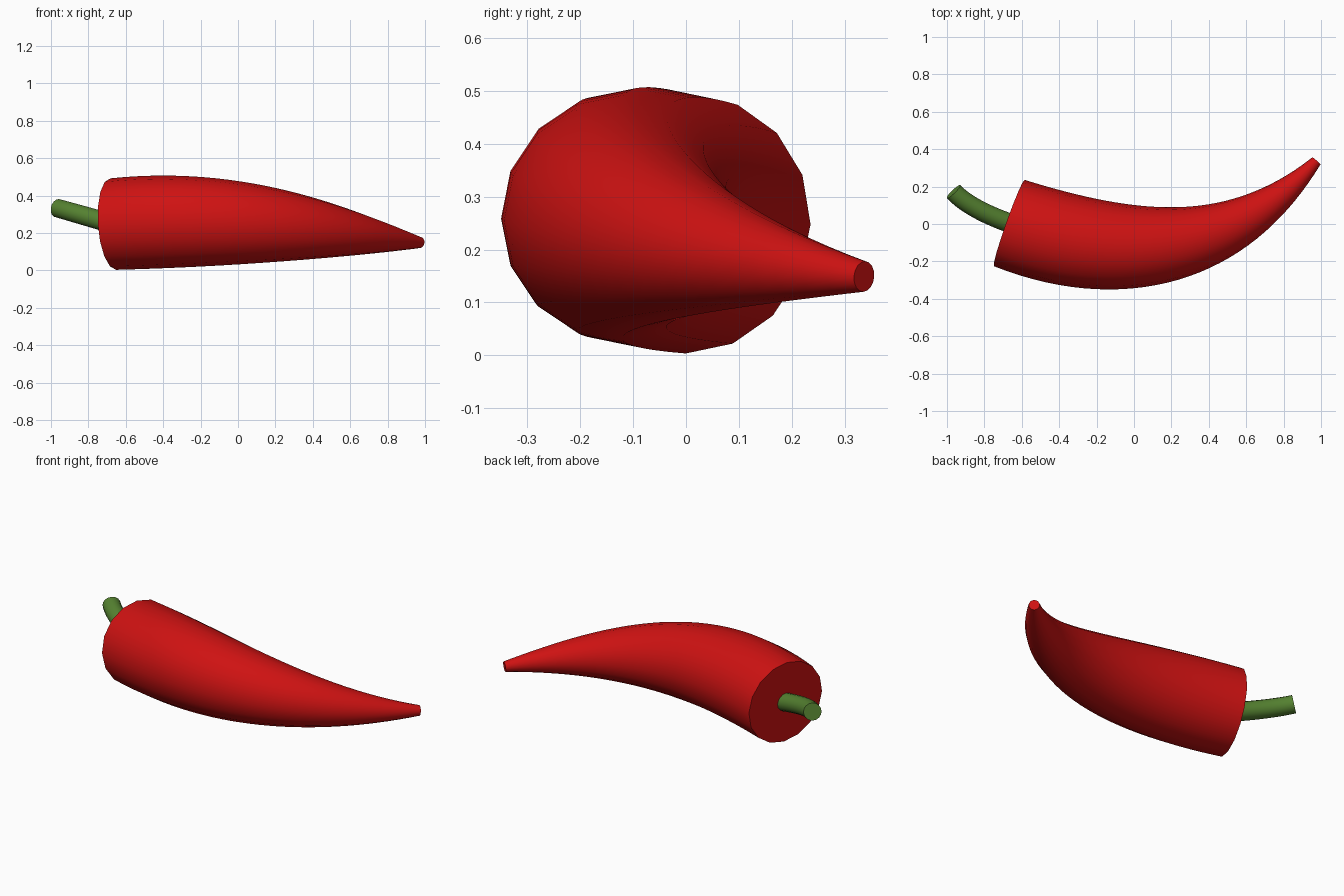
import bpy, bmesh
from math import cos, sin, pi, radians
from mathutils import Vector

cube = bpy.data.objects.get("Cube")
if cube:
    bpy.data.objects.remove(cube, do_unlink=True)


def make_material(name, rgb):
    mat = bpy.data.materials.new(name)
    mat.use_nodes = True
    mat.diffuse_color = (*rgb, 1)
    bsdf = next(n for n in mat.node_tree.nodes if n.type == 'BSDF_PRINCIPLED')
    bsdf.inputs["Base Color"].default_value = (*rgb, 1)
    return mat


def bezier(points, t):
    """De Casteljau evaluation for numbers or vectors."""
    while len(points) > 1:
        points = [a + (b - a) * t for a, b in zip(points, points[1:])]
    return points[0]


def tapered_tube(name, plan, heights, radii, steps, sides, mat):
    """Capped tube swept along a bent path, with a tapering radius."""
    def centre(t):
        flat = bezier([Vector(p) for p in plan], t)
        return Vector((flat.x, flat.y, bezier(heights, t)))

    bm = bmesh.new()
    rings = []
    for i in range(steps + 1):
        t = i / steps
        tangent = (centre(t + 0.001) - centre(t - 0.001)).normalized()
        side = tangent.cross(Vector((0, 0, 1))).normalized()
        up = side.cross(tangent)
        r = bezier(radii, t)
        angles = [2 * pi * k / sides for k in range(sides)]
        rings.append([bm.verts.new(centre(t) + r * (cos(a) * side + sin(a) * up))
                      for a in angles])
    for low, high in zip(rings, rings[1:]):
        for k in range(sides):
            n = (k + 1) % sides
            bm.faces.new((low[k], low[n], high[n], high[k]))
    bm.faces.new(rings[0])
    bm.faces.new(rings[-1])
    bmesh.ops.recalc_face_normals(bm, faces=bm.faces)

    mesh = bpy.data.meshes.new(name)
    bm.to_mesh(mesh)
    bm.free()
    mesh.materials.append(mat)
    obj = bpy.data.objects.new(name, mesh)
    bpy.context.collection.objects.link(obj)
    bpy.ops.object.select_all(action='DESELECT')
    obj.select_set(True)
    bpy.context.view_layer.objects.active = obj
    bpy.ops.object.shade_smooth_by_angle(angle=radians(35))
    return obj


red = make_material("pepper red", (0.62, 0.006, 0.006))
green = make_material("stem green", (0.09, 0.22, 0.03))

# Curved, tapering fruit
tapered_tube("pepper_body",
             [(-0.667, 0.005), (0.36, -0.361), (0.975, 0.337)],
             [0.248, 0.295, 0.204, 0.149],
             [0.245, 0.272, 0.139, 0.029], 32, 16, red)

# Bent stem
tapered_tube("stem",
             [(-0.66, 0.003), (-0.875, 0.079), (-0.965, 0.173)],
             [0.246, 0.308, 0.333],
             [0.052, 0.05], 14, 16, green)
